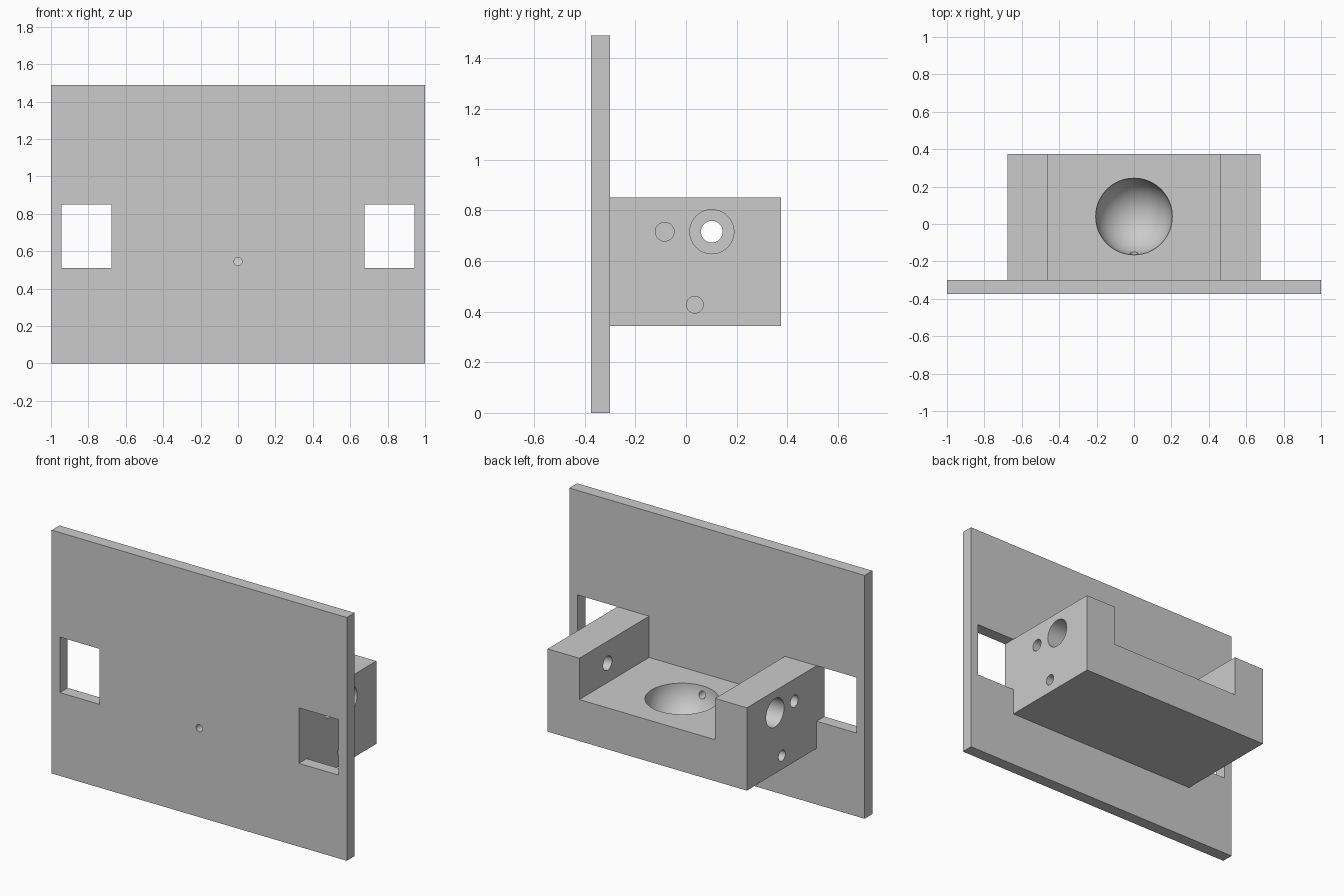
import bpy, math
from mathutils import Vector

if "Cube" in bpy.data.objects:
    bpy.data.objects.remove(bpy.data.objects["Cube"], do_unlink=True)

# Single grey material
grey = bpy.data.materials.new("light grey")
grey.use_nodes = True
COLOUR = (0.6, 0.6, 0.6, 1)
grey.diffuse_color = COLOUR
grey.node_tree.nodes["Principled BSDF"].inputs["Base Color"].default_value = COLOUR


def finish(name):
    obj = bpy.context.object
    obj.name = name
    bpy.ops.object.transform_apply(location=True, rotation=True, scale=True)
    obj.data.materials.append(grey)
    return obj


def box(name, low, high):
    low, high = Vector(low), Vector(high)
    bpy.ops.mesh.primitive_cube_add(size=1, location=(low + high) / 2)
    bpy.context.object.scale = high - low
    return finish(name)


def rod(name, start, end, radius):
    start, end = Vector(start), Vector(end)
    axis = end - start
    bpy.ops.mesh.primitive_cylinder_add(vertices=48, radius=radius, depth=axis.length,
                                        location=(start + end) / 2)
    bpy.context.object.rotation_euler = axis.to_track_quat('Z', 'Y').to_euler()
    return finish(name)


def combine(target, tool, operation='DIFFERENCE'):
    mod = target.modifiers.new(tool.name, 'BOOLEAN')
    mod.operation = operation
    mod.solver = 'EXACT'
    mod.object = tool
    bpy.context.view_layer.objects.active = target
    bpy.ops.object.modifier_apply(modifier=mod.name)
    bpy.data.objects.remove(tool, do_unlink=True)


PLATE_BACK, BACK = -0.30, 0.375
HALF, INNER = 0.675, 0.46
BASE, FLOOR, TOP = 0.343, 0.597, 0.85

# Upright plate joined with the cradle block behind it
bracket = box("mounting_bracket", (-1, -0.375, 0), (1, PLATE_BACK, 1.49))
combine(bracket, box("cradle_block", (-HALF, -0.33, BASE), (HALF, BACK, TOP)), 'UNION')

# Channel between the two arms
combine(bracket, box("channel", (-INNER, PLATE_BACK, FLOOR), (INNER, 0.6, 1.2)))

# Hemispherical bowl in the channel floor
bpy.ops.mesh.primitive_uv_sphere_add(segments=64, ring_count=32, radius=0.205,
                                     location=(0, 0.04, FLOOR + 0.001))
combine(bracket, finish("bowl"))

# Pin hole from the front of the plate into the bowl
combine(bracket, rod("pin_hole", (0, -0.5, 0.545), (0, 0, 0.545), 0.022))

for side in (-1, 1):
    # Window beside the block
    xs = sorted((side * HALF, side * 0.945))
    combine(bracket, box("window", (xs[0], -0.5, 0.51), (xs[1], -0.25, TOP)))
    # Holes in the outer side: y, z, radius, depth
    for y, z, radius, depth in ((0.102, 0.715, 0.087, 0.16),
                                (0.102, 0.715, 0.043, 0.3),
                                (-0.084, 0.715, 0.037, 0.15),
                                (0.035, 0.427, 0.033, 0.15)):
        combine(bracket, rod("side_hole", (side * (HALF + 0.05), y, z),
                             (side * (HALF - depth), y, z), radius))

# Smooth bores and bowl, crisp edges elsewhere
bpy.ops.object.select_all(action='DESELECT')
bracket.select_set(True)
bpy.context.view_layer.objects.active = bracket
bpy.ops.object.shade_smooth_by_angle(angle=math.radians(30))
